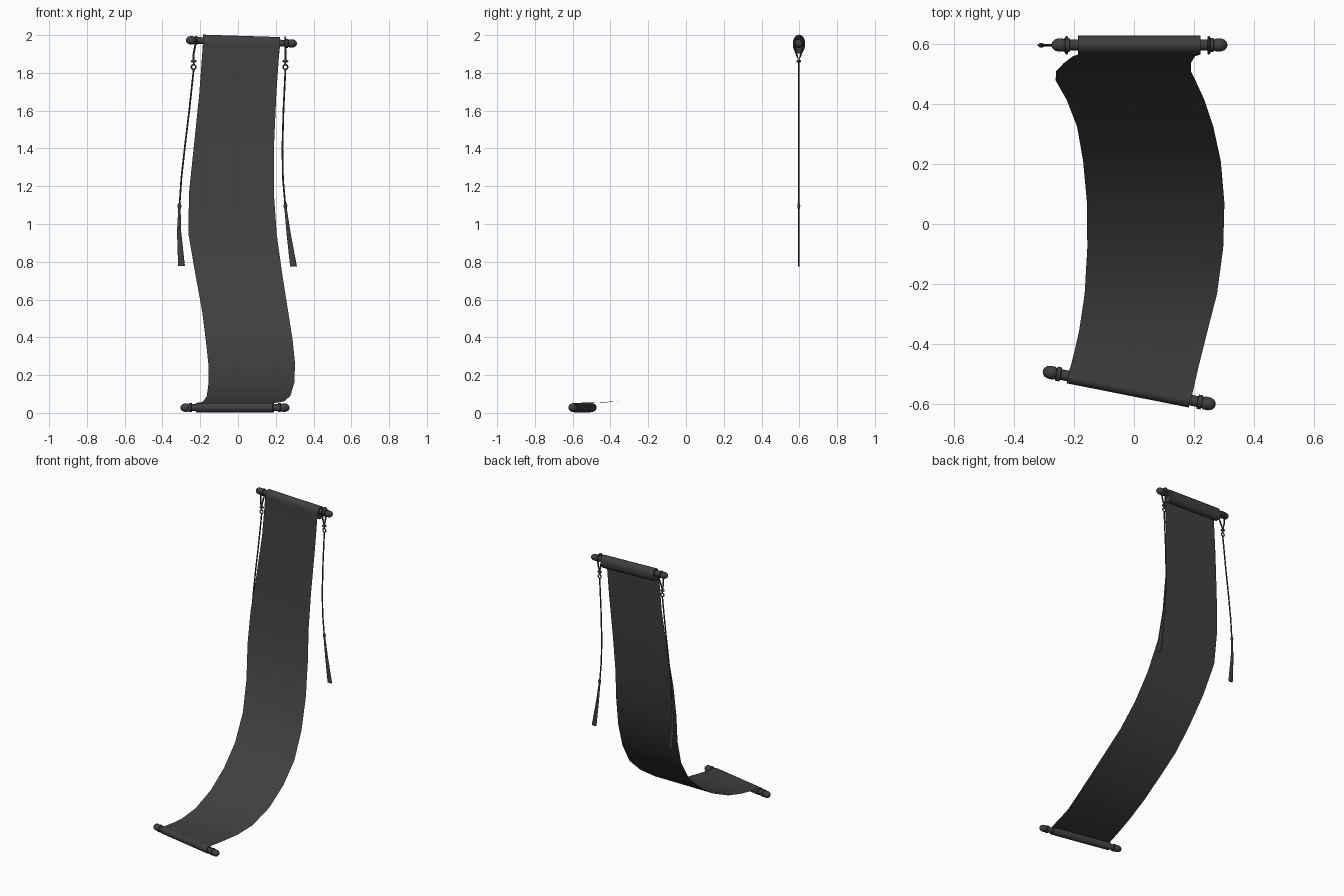
import bpy, bmesh, math
from mathutils import Vector, Matrix

if "Cube" in bpy.data.objects:
    bpy.data.objects.remove(bpy.data.objects["Cube"])

COLOR = (0.05, 0.05, 0.05, 1)
mat = bpy.data.materials.new("charcoal")
mat.use_nodes = True
mat.diffuse_color = COLOR
bsdf = next(n for n in mat.node_tree.nodes if n.type == 'BSDF_PRINCIPLED')
bsdf.inputs["Base Color"].default_value = COLOR
bsdf.inputs["Roughness"].default_value = 0.9


def finish(name, bm, angle=40):
    mesh = bpy.data.meshes.new(name)
    bm.to_mesh(mesh)
    bm.free()
    mesh.materials.append(mat)
    ob = bpy.data.objects.new(name, mesh)
    bpy.context.collection.objects.link(ob)
    bpy.ops.object.select_all(action='DESELECT')
    ob.select_set(True)
    bpy.context.view_layer.objects.active = ob
    bpy.ops.object.shade_smooth_by_angle(angle=math.radians(angle))
    return ob


def loft(bm, rings, closed=False):
    """Skin a list of point rings; cap the ends unless closed."""
    loops = [[bm.verts.new(p) for p in ring] for ring in rings]
    pairs = list(zip(loops, loops[1:])) + ([(loops[-1], loops[0])] if closed else [])
    for a, b in pairs:
        for i in range(len(a)):
            j = (i + 1) % len(a)
            bm.faces.new((a[i], a[j], b[j], b[i]))
    if not closed:
        bm.faces.new(loops[0])
        bm.faces.new(loops[-1])
    bmesh.ops.recalc_face_normals(bm, faces=bm.faces)


def ellipse(center, u, v, ru, rv, n):
    return [center + u * ru * math.cos(2 * math.pi * i / n)
            + v * rv * math.sin(2 * math.pi * i / n) for i in range(n)]


X, Y, Z = Vector((1, 0, 0)), Vector((0, 1, 0)), Vector((0, 0, 1))


def turned(name, stations, matrix, n=20):
    """Rod-like part along local x from (x, half depth, half height, z shift)."""
    bm = bmesh.new()
    loft(bm, [ellipse(Vector((x, 0, dz)), Y, Z, ry, rz, n) for x, ry, rz, dz in stations])
    bm.transform(matrix)
    return finish(name, bm)


# Rods with ringed, rounded finials at both ends
FINIAL = [(.20, .018), (.232, .018), (.234, .024), (.247, .024), (.249, .018),
          (.256, .022), (.272, .022), (.284, .018), (.291, .011), (.294, .003)]
half = [(x, r, r, 0) for x, r in FINIAL]
rod = [(-x, a, b, c) for x, a, b, c in reversed(half)] + half

top = Matrix.Translation((.018, .598, 1.964)) @ Matrix.Rotation(math.radians(1.8), 4, 'Y')
low = Matrix.Translation((-.016, -.548, .028)) @ Matrix.Rotation(math.radians(-11.2), 4, 'Z')
for label, m in (("upper", top), ("lower", low)):
    turned(label + "_rod", rod, m)
turned("upper_paper_roll", [(s * .204, .032, .044, -.012) for s in (-1, 1)], top, 28)
turned("lower_paper_roll", [(s * .208, .025, .025, 0) for s in (-1, 1)], low, 28)

# Hanging sheet: left x, right x, y, z down its length
ROWS = [(-.186, .221, .566, 1.95), (-.205, .203, .560, 1.69), (-.235, .190, .537, 1.40),
        (-.260, .190, .510, 1.16), (-.262, .205, .480, .945), (-.225, .235, .415, .73),
        (-.190, .265, .325, .54), (-.170, .290, .210, .38), (-.157, .302, .070, .26),
        (-.156, .298, -.080, .16), (-.165, .277, -.235, .09), (-.183, .246, -.355, .062)]
edges = [(Vector((a, y, z)), Vector((b, y, z))) for a, b, y, z in ROWS]
edges += [(Vector((-.200, -.43, .055)), Vector((.215, -.48, .055))),
          (Vector((-.220, -.507, .053)), Vector((.190, -.589, .053)))]
bm = bmesh.new()
COLS = 6
grid = [[bm.verts.new(a.lerp(b, i / COLS)) for i in range(COLS + 1)] for a, b in edges]
for r, s in zip(grid, grid[1:]):
    for i in range(COLS):
        bm.faces.new((r[i], s[i], s[i + 1], r[i + 1]))
finish("hanging_sheet", bm, 60)


# Cords with loop, bead, ring and flat tassel
def tube(name, points, radius, closed=False):
    pts = [Vector(p) for p in points]
    rings = []
    for i, p in enumerate(pts):
        a = pts[i - 1] if i or closed else p
        b = pts[(i + 1) % len(pts)] if closed or i < len(pts) - 1 else p
        t = (b - a).normalized()
        side = Y if abs(t.y) < .5 and not closed else X
        u = t.cross(side).normalized()
        rings.append(ellipse(p, u, u.cross(t), radius, radius, 8))
    bm = bmesh.new()
    loft(bm, rings, closed)
    return finish(name, bm)


def bead(name, x, z, rx, rz):
    bm = bmesh.new()
    bmesh.ops.create_uvsphere(bm, u_segments=12, v_segments=8, radius=1)
    bm.transform(Matrix.Translation((x, CY, z)) @ Matrix.Diagonal((rx, rx * .8, rz, 1)))
    finish(name, bm)


CY = .597
CORDS = {
    "right": (-.225, [(-.235, 1.815), (-.257, 1.61), (-.283, 1.395), (-.300, 1.24), (-.310, 1.09)],
              [(-.312, .96), (-.299, .777)]),
    "left": (.250, [(.251, 1.815), (.241, 1.61), (.235, 1.40), (.238, 1.24), (.251, 1.09)],
             [(.268, .95), (.294, .775)]),
}
for side, (lx, path, tail) in CORDS.items():
    kx = path[0][0]
    # teardrop loop around the neck of the rod
    arc = [math.radians(-20 + 220 * i / 12) for i in range(13)]
    loop = [(lx, CY + .026 * math.cos(a), 1.962 + .026 * math.sin(a)) for a in arc]
    loop += [(kx, CY - .012, 1.90), (kx, CY, 1.865), (kx, CY + .012, 1.90)]
    tube(side + "_cord_loop", loop, .005, True)
    bead(side + "_cord_knot", kx, 1.862, .016, .008)
    ring = [(kx + .012 * math.cos(a), CY, 1.831 + .012 * math.sin(a))
            for a in (math.pi * i / 8 for i in range(16))]
    bm = bmesh.new()
    loft(bm, [ellipse(Vector(p), (Vector(p) - Vector((kx, CY, 1.831))).normalized(), Y,
                      .004, .004, 6) for p in ring], True)
    finish(side + "_cord_ring", bm)
    tube(side + "_cord_link", [(kx, CY, 1.86), (kx, CY, 1.842)], .004)
    tube(side + "_cord", [(x, CY, z) for x, z in path], .0045)
    bead(side + "_tassel_bead", path[-1][0], path[-1][1] + .005, .010, .018)
    widths = (.006, .011, .018)
    bm = bmesh.new()
    loft(bm, [ellipse(Vector((x, CY, z)), X, Y, w, .0045, 12)
              for (x, z), w in zip([path[-1]] + tail, widths)])
    finish(side + "_tassel", bm)
